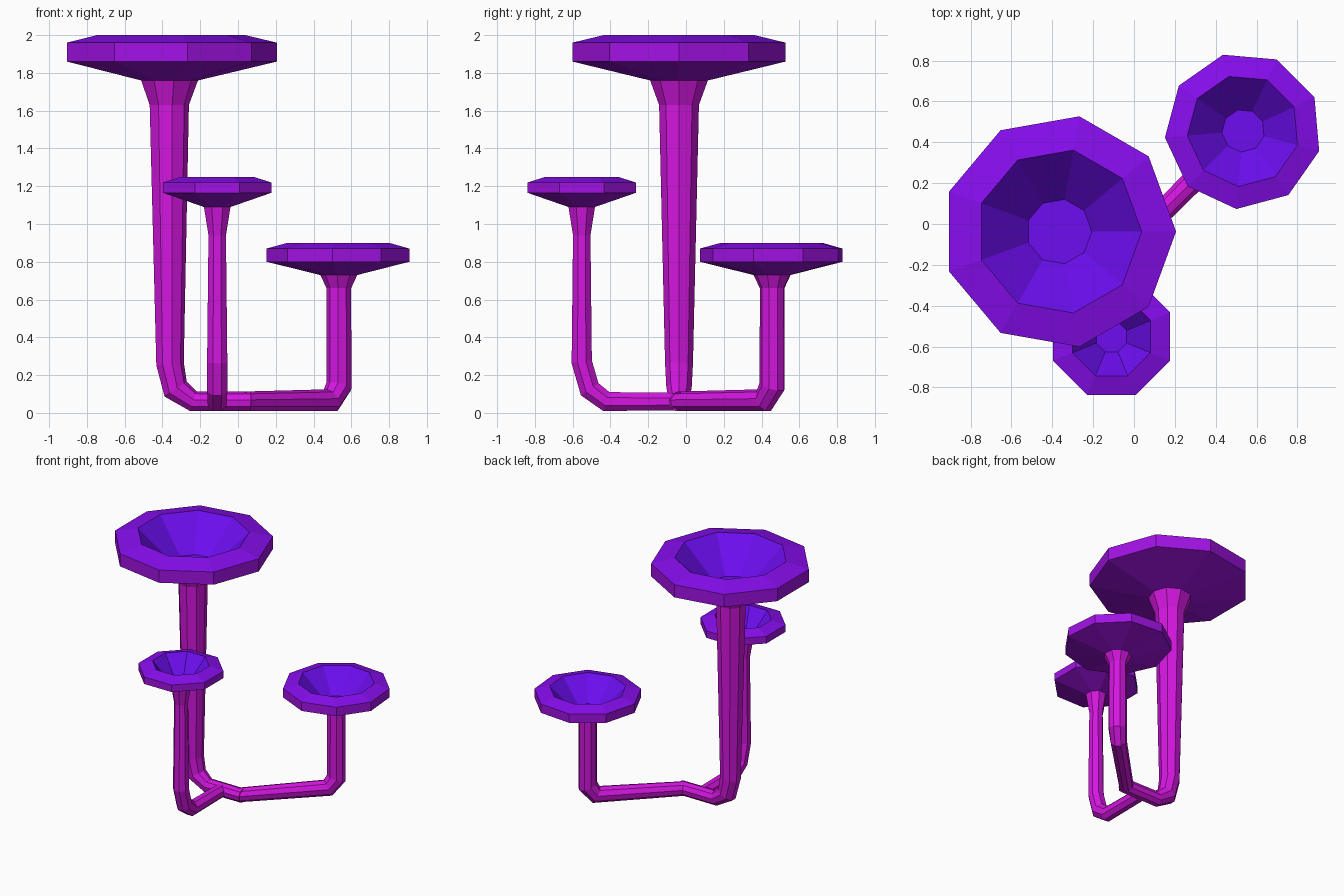
import bpy, bmesh
from math import sin, cos, pi
from mathutils import Vector

if "Cube" in bpy.data.objects:
    bpy.data.objects.remove(bpy.data.objects["Cube"])


def material(name, rgb):
    m = bpy.data.materials.new(name)
    m.diffuse_color = (*rgb, 1)
    m.use_nodes = True
    m.node_tree.nodes["Principled BSDF"].inputs["Base Color"].default_value = m.diffuse_color
    return m


STEM = material("magenta", (0.66, 0.008, 0.75))
SIDE = material("violet", (0.36, 0.006, 0.78))
RIM = material("purple", (0.24, 0.004, 0.85))
INNER = material("indigo", (0.15, 0.004, 0.86))
Z = Vector((0, 0, 1))


def skin(name, rings, mats, face_mats):
    """Bridge a list of vertex rings, capping both ends."""
    bm = bmesh.new()
    rows = [[bm.verts.new(p) for p in ring] for ring in rings]
    n = len(rows[0])
    bm.faces.new(rows[0]).material_index = face_mats[0]
    bm.faces.new(rows[-1]).material_index = face_mats[-1]
    for a, b, m in zip(rows, rows[1:], face_mats):
        for i in range(n):
            j = (i + 1) % n
            bm.faces.new((a[i], a[j], b[j], b[i])).material_index = m
    bmesh.ops.recalc_face_normals(bm, faces=bm.faces)
    me = bpy.data.meshes.new(name)
    bm.to_mesh(me)
    bm.free()
    for m in mats:
        me.materials.append(m)
    ob = bpy.data.objects.new(name, me)
    bpy.context.collection.objects.link(ob)
    return ob


def mushroom(name, centre, d, sides, offset, cup, path):
    """cup: (radius, z) from floor to neck; path: (distance along d, z, radius)."""
    c = Vector((*centre, 0))
    d = Vector((*d, 0)).normalized()
    v = Z.cross(d)
    angles = [2 * pi * (i + offset) / sides for i in range(sides)]

    # Cup: floor, inner wall, rim slope, side band, underside
    rings = [[c + r * (cos(a) * d + sin(a) * v) + Z * z for a in angles] for r, z in cup]
    skin(name + "_cup", rings, [INNER, RIM, SIDE], [0, 1, 2, 2])

    # Stem: mitred sweep down and along the ground
    pts = [c + d * s + Z * z for s, z, r in path]
    rings = []
    for i, p in enumerate(pts):
        t0 = (p - pts[i - 1]).normalized() if i else -Z
        t1 = (pts[i + 1] - p).normalized() if i < len(pts) - 1 else t0
        t = (t0 + t1).normalized()
        n = t.cross(v) / max(t.dot(t1), 0.7)
        r = path[i][2]
        rings.append([p + r * (cos(a) * n + sin(a) * v) for a in angles])
    skin(name + "_stem", rings, [STEM], [0] * len(rings))


mushroom("tall", (-0.367, -0.037), (1, 0), 9, 0,
         [(0.16, 1.765), (0.405, 2.0), (0.573, 1.96), (0.573, 1.86), (0.155, 1.76)],
         [(0, 1.76, 0.155), (0, 1.63, 0.107), (0.005, 0.26, 0.075),
          (0.035, 0.125, 0.068), (0.13, 0.06, 0.054), (0.435, 0.06, 0.053)])
mushroom("short", (0.535, 0.457), (-1, -1), 9, 0,
         [(0.105, 0.735), (0.275, 0.9), (0.385, 0.87), (0.385, 0.8), (0.1, 0.73)],
         [(0, 0.73, 0.1), (0, 0.66, 0.066), (0, 0.14, 0.068),
          (0.06, 0.065, 0.06), (0.71, 0.06, 0.053)])
mushroom("middle", (-0.11, -0.552), (0, 1), 8, 0.5,
         [(0.08, 1.095), (0.207, 1.25), (0.31, 1.22), (0.31, 1.165), (0.076, 1.09)],
         [(0, 1.09, 0.076), (0, 0.94, 0.05), (0, 0.27, 0.058),
          (0.042, 0.125, 0.058), (0.13, 0.06, 0.054), (0.5, 0.06, 0.05)])
